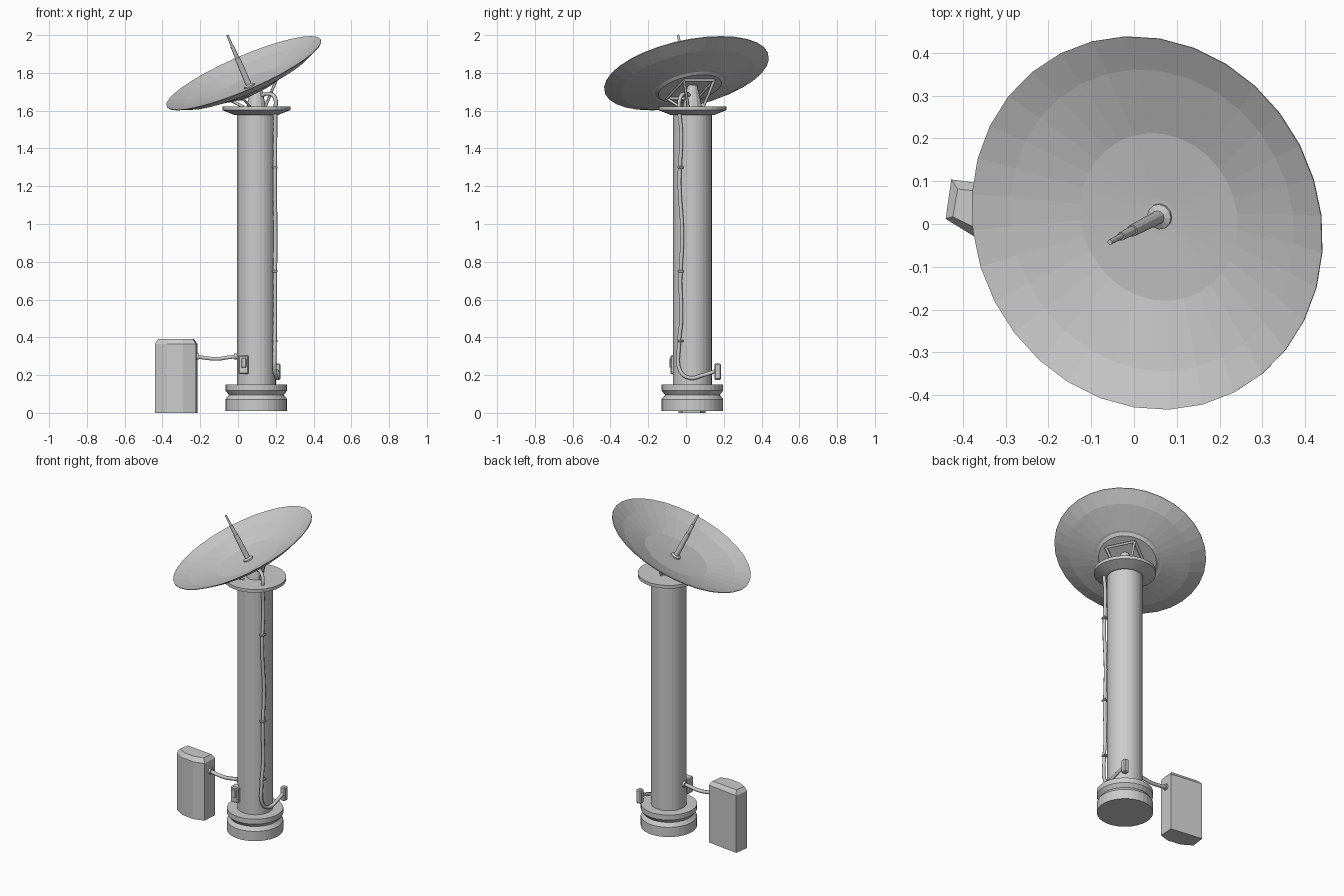
import bpy, bmesh, math
from mathutils import Vector, Matrix

if "Cube" in bpy.data.objects:
    bpy.data.objects.remove(bpy.data.objects["Cube"])

CX, CY = 0.097, 0.034          # mast axis


def make(name, verts, faces, mat=None):
    bm = bmesh.new()
    vs = [bm.verts.new(v) for v in verts]
    for f in faces:
        bm.faces.new([vs[i] for i in f])
    bmesh.ops.recalc_face_normals(bm, faces=bm.faces)
    me = bpy.data.meshes.new(name)
    bm.to_mesh(me)
    bm.free()
    ob = bpy.data.objects.new(name, me)
    if mat:
        ob.matrix_world = mat
    bpy.context.collection.objects.link(ob)
    return ob


def loft(name, rings, mat=None):
    """Capped skin over rings that have equal point counts."""
    n = len(rings[0])
    verts = [p for r in rings for p in r]
    faces = [(k * n + i, k * n + (i + 1) % n, (k + 1) * n + (i + 1) % n, (k + 1) * n + i)
             for k in range(len(rings) - 1) for i in range(n)]
    faces += [tuple(range(n))[::-1], tuple(range(len(verts) - n, len(verts)))]
    return make(name, verts, faces, mat)


def lathe(name, profile, n=32, mat=None):
    rings = [[(r * math.cos(2 * math.pi * i / n), r * math.sin(2 * math.pi * i / n), z)
              for i in range(n)] for r, z in profile]
    return loft(name, rings, mat)


def box(name, lo, hi, inset=0.006):
    """Box with a chamfered outline."""
    ob = loft(name, [[(lo[0], lo[1], z), (hi[0], lo[1], z), (hi[0], hi[1], z), (lo[0], hi[1], z)]
                     for z in (lo[2], hi[2])])
    m = ob.modifiers.new("Bevel", 'BEVEL')
    m.width, m.segments = inset, 1
    return ob


def tube(name, pts, radius, smooth=True, res=1):
    cu = bpy.data.curves.new(name, 'CURVE')
    cu.dimensions = '3D'
    cu.bevel_depth, cu.bevel_resolution, cu.use_fill_caps = radius, res, True
    if smooth:
        sp = cu.splines.new('BEZIER')
        sp.bezier_points.add(len(pts) - 1)
        for b, p in zip(sp.bezier_points, pts):
            b.co = p
            b.handle_left_type = b.handle_right_type = 'AUTO'
        sp.resolution_u = 4
    else:
        sp = cu.splines.new('POLY')
        sp.points.add(len(pts) - 1)
        for b, p in zip(sp.points, pts):
            b.co = (*p, 1)
    ob = bpy.data.objects.new(name, cu)
    bpy.context.collection.objects.link(ob)
    return ob


mast_mat = Matrix.Translation((CX, CY, 0))

# Mast: grooved foot, column, flared top plate
lathe("base", [(0.163, 0.01), (0.163, 0.072), (0.145, 0.095), (0.163, 0.118), (0.163, 0.15)], mat=mast_mat)
lathe("column", [(0.103, 0.14), (0.103, 1.59)], mat=mast_mat)
lathe("top_plate", [(0.115, 1.577), (0.18, 1.603), (0.18, 1.623)], mat=mast_mat)
lathe("pedestal", [(0.05, 1.62), (0.045, 1.65), (0.025, 1.735)], 12, mast_mat)

# Dish frame of reference: u horizontal, v up the slope, n along the axis
n = Vector((-0.39, -0.2, 0.9)).normalized()
u = Vector((-n.y, n.x, 0)).normalized()
v = n.cross(u)
if v.z < 0:
    u, v = -u, -v
dish_mat = Matrix((u, v, n)).transposed().to_4x4()
dish_mat.translation = (0.03, 0.002, 1.80)

# Dish: shallow bowl, front skin then thin back skin
lathe("dish", [(0.001, -0.082), (0.2, -0.072), (0.36, -0.032), (0.445, 0.0),
               (0.445, -0.004), (0.36, -0.042), (0.2, -0.082), (0.001, -0.09)], 32, dish_mat)
lathe("dish_back_plate", [(0.19, -0.08), (0.17, -0.094)], 32, dish_mat)

# Antenna: flange and stepped rod
lathe("antenna", [(0.03, -0.085), (0.03, -0.073), (0.016, -0.066), (0.014, 0.09), (0.011, 0.09),
                  (0.01, 0.155), (0.007, 0.155), (0.006, 0.222)], 12, dish_mat)

# Support frame behind the dish, with struts to the plate
corner = [dish_mat @ Vector(p) for p in
          [(-0.09, 0.115, -0.1), (0.09, 0.115, -0.1), (0.09, -0.105, -0.1), (-0.09, -0.105, -0.1)]]
for i in range(4):
    tube("frame_bar", [corner[i], corner[(i + 1) % 4]], 0.009, False, 0)
for c in corner:
    foot = Vector((CX + (c.x - CX) * 0.45, CY + (c.y - CY) * 0.5, 1.62))
    tube("frame_strut", [c, foot], 0.008, False, 0)

# Cable from the pedestal down the column to the junction box
tube("cable", [(0.12, 0.02, 1.68), (0.165, -0.01, 1.69), (0.195, -0.03, 1.67), (0.197, -0.035, 1.6),
               (0.197, -0.025, 1.48), (0.195, -0.035, 1.22), (0.198, -0.02, 0.95), (0.196, -0.03, 0.7),
               (0.196, -0.025, 0.5), (0.194, -0.038, 0.35), (0.195, -0.03, 0.22), (0.205, 0.02, 0.185),
               (0.21, 0.09, 0.2), (0.208, 0.155, 0.22)], 0.011)
for z in (0.38, 0.75, 1.3):
    box("cable_clip", (0.18, -0.044, z - 0.006), (0.21, -0.012, z + 0.006), 0.003)
box("junction_box", (0.19, 0.15, 0.175), (0.225, 0.185, 0.262))

# Small control box on the front of the column
box("control_box", (0.003, -0.082, 0.205), (0.056, -0.03, 0.305))
box("control_box_cover", (0.018, -0.088, 0.24), (0.044, -0.07, 0.29), 0.003)

# Ground cabinet with chamfered top
outline = [(-0.427, 0.104), (-0.44, 0.012), (-0.375, -0.028), (-0.29, -0.04), (-0.222, -0.02), (-0.215, 0.076)]
mx, my = -0.328, 0.03
loft("cabinet", [[(mx + (x - mx) * s, my + (y - my) * s2, z) for x, y in outline]
                 for s, s2, z in ((1, 1, 0), (1, 1, 0.365), (0.85, 0.7, 0.39))])

# Pipe joining cabinet and column, with end collars
tube("pipe", [(-0.225, 0.03, 0.3), (-0.18, 0.03, 0.292), (-0.11, 0.03, 0.286), (-0.05, 0.03, 0.294),
              (0.0, 0.03, 0.3)], 0.011)
for x in (-0.225, -0.02):
    tube("pipe_collar", [(x, 0.03, 0.299), (x + 0.018, 0.03, 0.299)], 0.019, False)
